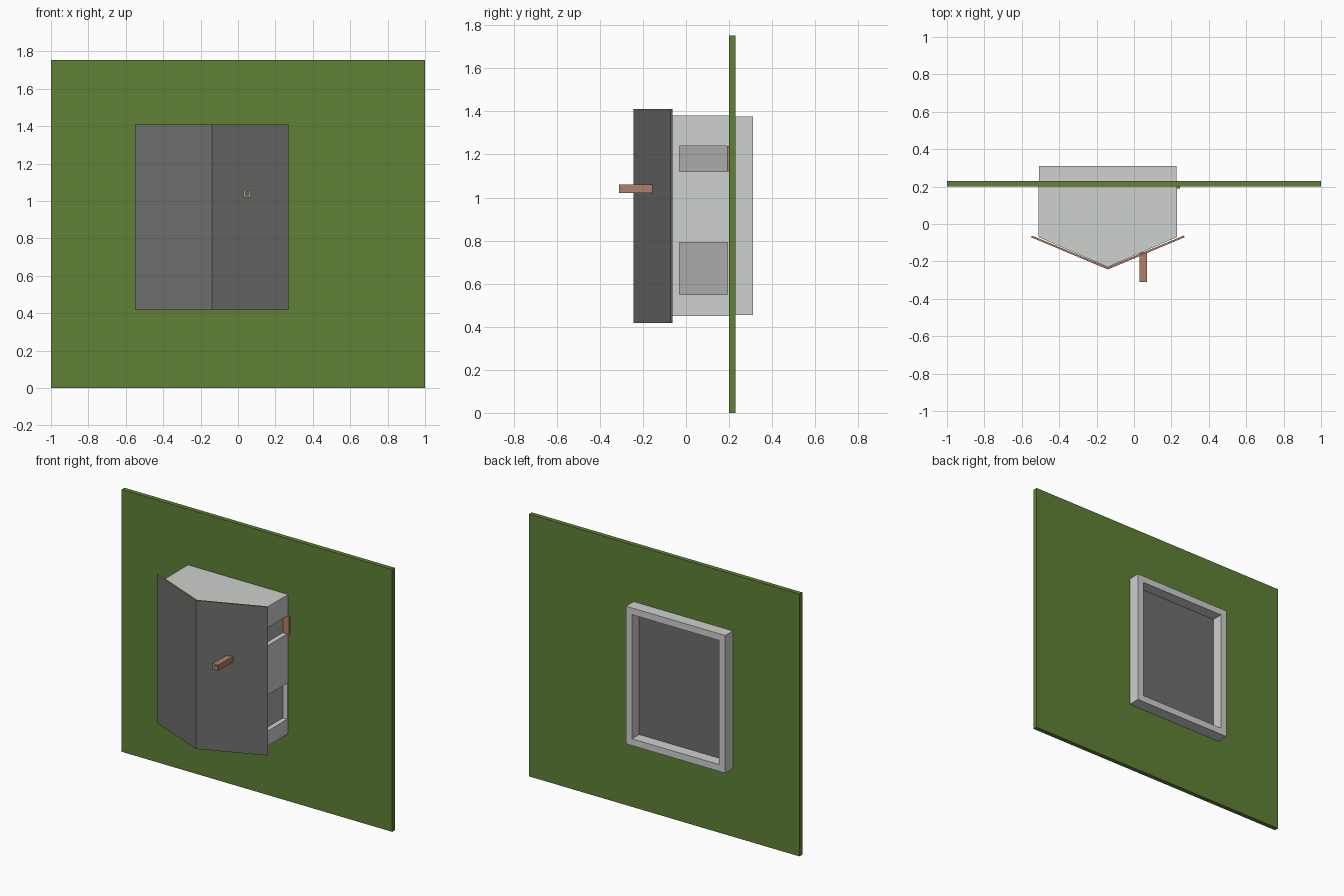
import bpy, bmesh

if "Cube" in bpy.data.objects:
    bpy.data.objects.remove(bpy.data.objects["Cube"])

def mat(name, rgb):
    m = bpy.data.materials.new(name)
    m.diffuse_color = (*rgb, 1)
    m.use_nodes = True
    m.node_tree.nodes["Principled BSDF"].inputs["Base Color"].default_value = m.diffuse_color
    return m

GREEN = mat("grass green", (0.115, 0.22, 0.035))
PLASTER = mat("pale plaster", (0.62, 0.635, 0.62))
SLATE = mat("slate grey", (0.155, 0.155, 0.15))
BRICK = mat("brick", (0.44, 0.215, 0.145))
DOOR = mat("door grey", (0.41, 0.41, 0.41))

def prism(name, pts, lo, hi, axis, *mats):
    """Extrude an outline along z (outline x,y) or y (outline x,z)."""
    bm = bmesh.new()
    put = (lambda p, h: (p[0], p[1], h)) if axis == 'z' else (lambda p, h: (p[0], h, p[1]))
    f = bm.faces.new([bm.verts.new(put(p, lo)) for p in pts])
    r = bmesh.ops.extrude_face_region(bm, geom=[f])
    d = (0, 0, hi - lo) if axis == 'z' else (0, hi - lo, 0)
    bmesh.ops.translate(bm, verts=[v for v in r['geom'] if isinstance(v, bmesh.types.BMVert)], vec=d)
    bmesh.ops.recalc_face_normals(bm, faces=bm.faces)
    me = bpy.data.meshes.new(name)
    bm.to_mesh(me)
    bm.free()
    ob = bpy.data.objects.new(name, me)
    bpy.context.collection.objects.link(ob)
    for m in mats:
        me.materials.append(m)
    return ob

def box(name, x0, x1, y0, y1, z0, z1, m):
    return prism(name, [(x0, y0), (x1, y0), (x1, y1), (x0, y1)], z0, z1, 'z', m)

def cut(ob, cutter):
    """Subtract a cutter and discard it."""
    mod = ob.modifiers.new("cut", 'BOOLEAN')
    mod.operation, mod.solver, mod.object = 'DIFFERENCE', 'EXACT', cutter
    bpy.context.view_layer.update()
    dg = bpy.context.evaluated_depsgraph_get()
    me = bpy.data.meshes.new_from_object(ob.evaluated_get(dg))
    ob.modifiers.clear()
    ob.data = me
    bpy.data.objects.remove(cutter)

# upright ground panel
box("ground_panel", -1, 1, 0.2, 0.23, 0, 1.753, GREEN)

# house body with its gable pointing to the front
CX = -0.14
house = prism("house_body", [(CX - 0.37, 0.2), (CX - 0.37, -0.07), (CX, -0.23),
                             (CX + 0.37, -0.07), (CX + 0.37, 0.2)], 0.45, 1.38, 'z', PLASTER)

# recessed doors on the right wall
for name, z0, z1 in (("front_door", 1.12, 1.24), ("garage_door", 0.55, 0.79)):
    cut(house, box("cutter", 0.19, 0.3, -0.03, 0.192, z0, z1, PLASTER))
    box(name, 0.188, 0.198, -0.03, 0.192, z0, z1, DOOR)

# door step
box("door_step", 0.2, 0.245, 0.19, 0.201, 1.12, 1.24, BRICK)

# folded roof sheet, brick-coloured on the cut gable edges
roof = prism("roof", [(CX - 0.41, -0.071), (CX, -0.243), (CX + 0.41, -0.071),
                      (CX + 0.406, -0.062), (CX, -0.231), (CX - 0.406, -0.062)],
             0.418, 1.41, 'z', SLATE, BRICK)
for p in roof.data.polygons:
    p.material_index = 1 if abs(p.normal.z) > 0.9 else 0

def square(cx, cz, h):
    return [(cx - h, cz - h), (cx + h, cz - h), (cx + h, cz + h), (cx - h, cz + h)]

# hollow chimney with a pale flue lining
for name, outer, inner, y0, m in (("chimney", 0.02, 0.014, -0.31, BRICK),
                                  ("flue_lining", 0.014, 0.01, -0.308, PLASTER)):
    tube = prism(name, square(0.05, 1.04, outer), y0, -0.15, 'y', m)
    cut(tube, prism("cutter", square(0.05, 1.04, inner), -0.4, -0.1, 'y', m))

# basement frame behind the panel, with a grey floor
frame = box("basement_frame", -0.507, 0.227, 0.225, 0.31, 0.455, 1.375, PLASTER)
cut(frame, box("cutter", -0.462, 0.182, 0.1, 0.4, 0.5, 1.33, PLASTER))
box("basement_floor", -0.462, 0.182, 0.224, 0.234, 0.5, 1.33, SLATE)
